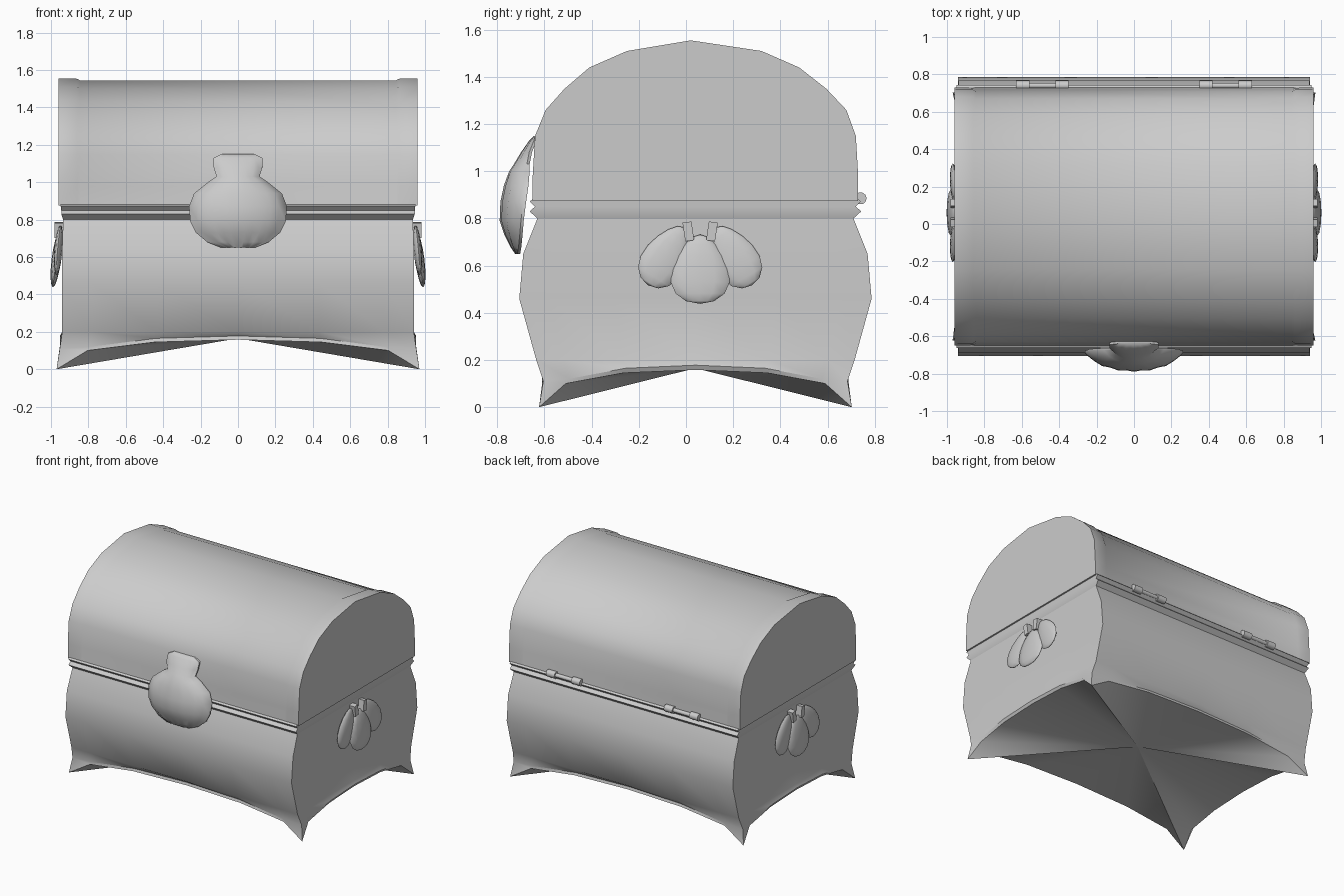
import bpy, bmesh, math
from mathutils import Vector, Matrix

cube = bpy.data.objects.get("Cube")
if cube:
    bpy.data.objects.remove(cube, do_unlink=True)

GREY = (0.6, 0.6, 0.6, 1)
mat = bpy.data.materials.new("plain grey")
mat.use_nodes = True
mat.diffuse_color = GREY
mat.node_tree.nodes["Principled BSDF"].inputs["Base Color"].default_value = GREY
MID_Y = 0.04


def finish(name, bm, angle=40):
    bmesh.ops.remove_doubles(bm, verts=bm.verts, dist=0.0005)
    bmesh.ops.recalc_face_normals(bm, faces=bm.faces)
    mesh = bpy.data.meshes.new(name)
    bm.to_mesh(mesh)
    bm.free()
    obj = bpy.data.objects.new(name, mesh)
    bpy.context.collection.objects.link(obj)
    mesh.materials.append(mat)
    bpy.ops.object.select_all(action="DESELECT")
    obj.select_set(True)
    bpy.context.view_layer.objects.active = obj
    bpy.ops.object.shade_smooth_by_angle(angle=math.radians(angle))
    return obj


def loft(bm, rings, closed=True):
    """Skin a list of point rings with quads and return the vertex rings."""
    rows = [[bm.verts.new(p) for p in ring] for ring in rings]
    for a, b in zip(rows, rows[1:]):
        n = len(a)
        for i in range(n if closed else n - 1):
            j = (i + 1) % n
            bm.faces.new((a[i], a[j], b[j], b[i]))
    return rows


# Box body: rectangular rings whose lowest edge is arched between pointed feet
STEPS = (-1, -0.83, -0.46, 0, 0.46, 0.83)
ARCH = {1: 0.0, 0.83: 0.1, 0.46: 0.145, 0: 0.158}


def rectangle(hx, hy, height):
    pts = [(s * hx, -hy, height(s)) for s in STEPS]
    pts += [(hx, s * hy, height(s)) for s in STEPS]
    pts += [(-s * hx, hy, height(s)) for s in STEPS]
    pts += [(-hx, -s * hy, height(s)) for s in STEPS]
    return [(x, y + MID_Y, z) for x, y, z in pts]


def flat(z):
    return lambda s: z


bm = bmesh.new()
rings = [rectangle(hx, hy, flat(z)) for z, hx, hy in (
    (0.8, 0.935, 0.67), (0.65, 0.94, 0.73), (0.46, 0.94, 0.747), (0.2, 0.94, 0.675))]
rings.append(rectangle(0.953, 0.645, lambda s: max(0.11, ARCH[abs(s)] + 0.02)))
rings.append(rectangle(0.97, 0.663, lambda s: ARCH[abs(s)]))
# pull the arched edge back onto the wall, leaving only the feet flared
rings[-1] = [(x, y, z) if z == 0 else
             (max(-0.943, min(0.943, x)), max(MID_Y - 0.65, min(MID_Y + 0.65, y)), z)
             for x, y, z in rings[-1]]
rows = loft(bm, rings)
bm.faces.new(rows[0])
# vaulted underside
centre = bm.verts.new((0, MID_Y, 0.165))
for a, b in zip(rows[-1], rows[-1][1:] + rows[-1][:1]):
    bm.faces.new((a, b, centre))
finish("chest_body", bm)

# Double-ridged rim between body and lid
bm = bmesh.new()
rows = loft(bm, [rectangle(hx, hy, flat(z)) for z, hx, hy in (
    (0.8, 0.935, 0.67), (0.83, 0.945, 0.703), (0.85, 0.945, 0.68),
    (0.872, 0.948, 0.702), (0.882, 0.948, 0.69))])
bm.faces.new(rows[-1])
finish("rim", bm, 55)

# Barrel lid with raised end bands and a slightly sunken middle
LID = [(-0.69, 0.875), (-0.69, 0.98), (-0.68, 1.15), (-0.635, 1.26), (-0.555, 1.35),
       (-0.45, 1.44), (-0.29, 1.51), (-0.02, 1.555), (0.28, 1.51), (0.44, 1.44),
       (0.555, 1.35), (0.64, 1.26), (0.68, 1.15), (0.69, 0.98), (0.69, 0.875)]


def lid_ring(x, sink):
    out = []
    for y, z in LID:
        d = Vector((y, max(0, z - 0.95))).normalized() * (sink if z > 0.9 else 0)
        out.append((x, y + MID_Y - d.x, z - d.y))
    return out


bm = bmesh.new()
rows = loft(bm, [lid_ring(x, s) for x, s in (
    (-0.96, 0), (-0.86, 0.002), (-0.845, 0.011), (0.845, 0.011), (0.86, 0.002), (0.96, 0))])
bm.faces.new(rows[0])
bm.faces.new(rows[-1])
finish("lid", bm)

# Scallop clasp: rows of height, half width, crest y, edge y
CLASP = [(1.15, 0.09, -0.645, -0.64), (1.13, 0.13, -0.665, -0.645), (1.08, 0.13, -0.70, -0.665),
         (1.03, 0.115, -0.73, -0.675), (1.0, 0.16, -0.75, -0.675), (0.94, 0.235, -0.772, -0.68),
         (0.87, 0.262, -0.787, -0.69), (0.79, 0.255, -0.79, -0.70), (0.73, 0.225, -0.77, -0.705),
         (0.68, 0.165, -0.745, -0.71), (0.65, 0.09, -0.725, -0.715)]
bm = bmesh.new()
N = 12
rings = []
for z, w, crest, edge in CLASP:
    us = [2 * i / N - 1 for i in range(N + 1)]
    rib = 0.006 if z < 1.0 else 0.002
    front = [(u * w, edge + (crest - edge) * (1 - u * u) ** 0.7
              + (rib if i % 2 and abs(u) < 0.9 else 0), z) for i, u in enumerate(us)]
    back = [(u * w, edge + 0.2 * (crest - edge) * (1 - u * u) + 0.012, z) for u in us[::-1]]
    rings.append(front + back)
rows = loft(bm, rings)
bm.faces.new(rows[0])
bm.faces.new(rows[-1])
finish("shell_clasp", bm, 50)


# Shell handles: one centre lobe, two splayed side lobes and two straps per side
def lobe(bm, x, y, z, width, length, depth, turn, lean):
    geo = bmesh.ops.create_uvsphere(bm, u_segments=12, v_segments=8, radius=1)["verts"]
    for v in geo:
        taper = 1 - 0.28 * v.co.z
        v.co = (v.co.x * depth, v.co.y * width * taper, v.co.z * length)
    bmesh.ops.transform(bm, verts=geo, matrix=Matrix.Translation((x, y, z))
                        @ Matrix.Rotation(turn, 4, "X") @ Matrix.Rotation(lean, 4, "Y"))


for side, label in ((1, "left"), (-1, "right")):
    bm = bmesh.new()
    lobe(bm, 0.972, 0.06, 0.585, 0.122, 0.148, 0.025, 0, -0.12)
    for s in (-1, 1):
        lobe(bm, 0.96, 0.06 + s * 0.145, 0.64, 0.09, 0.145, 0.022, s * 0.55, -0.08)
        strap = bmesh.ops.create_cube(bm, size=1)["verts"]
        bmesh.ops.transform(bm, verts=strap, matrix=Matrix.Translation((0.958, 0.06 + s * 0.05, 0.745))
                            @ Matrix.Rotation(-s * 0.15, 4, "X")
                            @ Matrix.Diagonal((0.045, 0.038, 0.08, 1)))
    bmesh.ops.scale(bm, vec=(side, 1, 1), verts=bm.verts)
    finish(label + "_shell_handle", bm, 45)

# Back hinges: a thin pin with a thicker barrel at each end
for x, label in ((-0.49, "right"), (0.49, "left")):
    bm = bmesh.new()
    for dx, radius, length in ((0, 0.015, 0.2), (-0.105, 0.026, 0.07), (0.105, 0.026, 0.07)):
        bmesh.ops.create_cone(bm, cap_ends=True, segments=10, radius1=radius, radius2=radius,
                              depth=length, matrix=Matrix.Translation((x + dx, 0.74, 0.885))
                              @ Matrix.Rotation(math.pi / 2, 4, "Y"))
    finish(label + "_hinge", bm)
